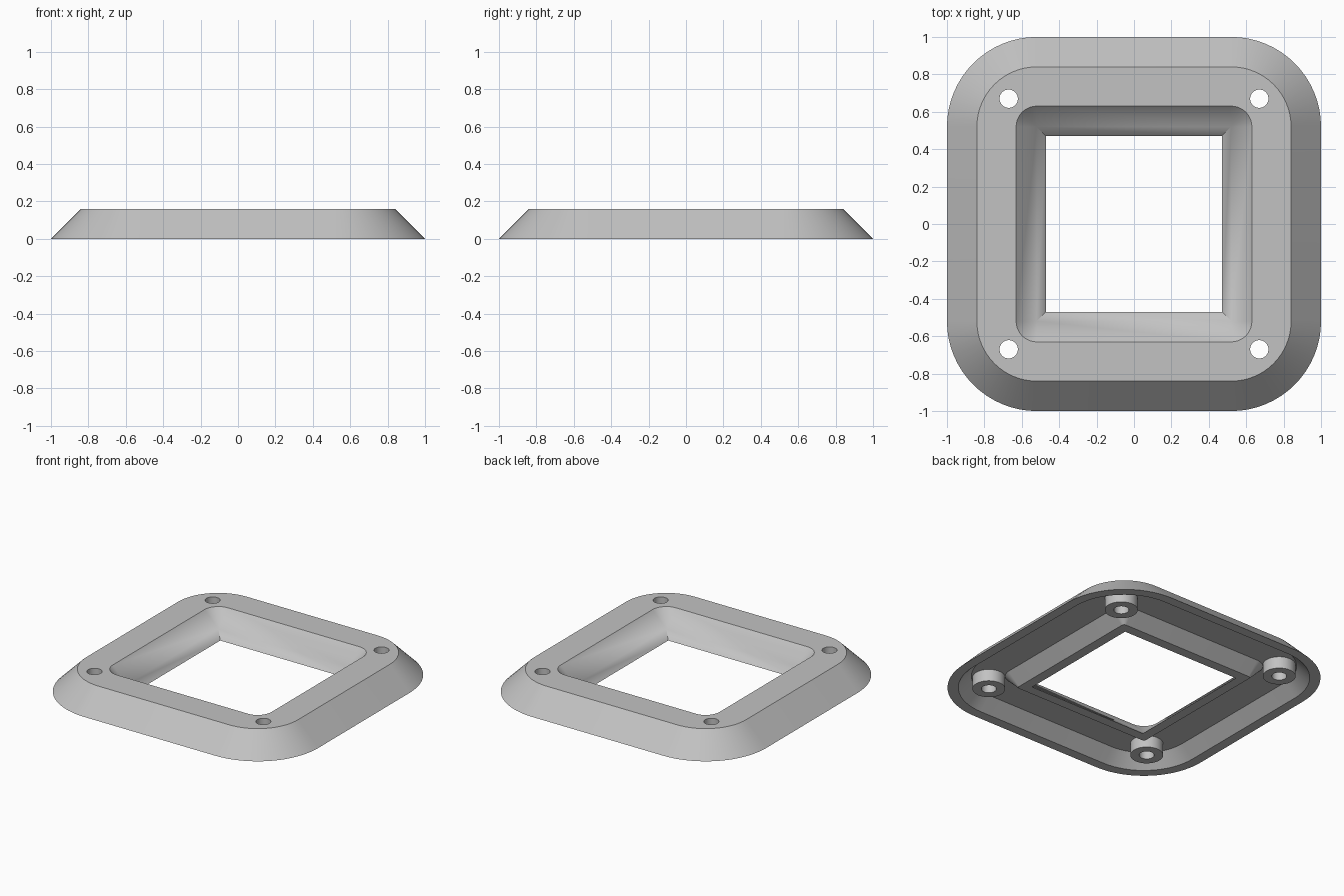
import bpy
import bmesh
from math import cos, sin, pi, radians

cube = bpy.data.objects.get("Cube")
if cube:
    bpy.data.objects.remove(cube, do_unlink=True)

HEIGHT = 0.16       # top of the frame
CEILING = 0.085     # roof of the hollow underside
CORNER = 0.52       # centre of the corner rounding
BOSS = 0.67         # screw boss position in x and y
STEPS = 16          # segments per rounded corner

grey = bpy.data.materials.new("light grey")
grey.use_nodes = True
colour = (0.54, 0.54, 0.54, 1)
grey.diffuse_color = colour
grey.node_tree.nodes["Principled BSDF"].inputs["Base Color"].default_value = colour


def finish(name, bm):
    bmesh.ops.recalc_face_normals(bm, faces=bm.faces)
    mesh = bpy.data.meshes.new(name)
    bm.to_mesh(mesh)
    bm.free()
    mesh.materials.append(grey)
    obj = bpy.data.objects.new(name, mesh)
    bpy.context.collection.objects.link(obj)
    return obj


def ring(bm, half, z):
    """Rounded square whose corners turn sharp once the radius runs out."""
    c = min(CORNER, half)
    r = half - c
    verts = []
    for k, (sx, sy) in enumerate([(1, 1), (-1, 1), (-1, -1), (1, -1)]):
        for i in range(STEPS + 1):
            a = (k + i / STEPS) * pi / 2
            verts.append(bm.verts.new((sx * c + r * cos(a), sy * c + r * sin(a), z)))
    return verts


def posts(name, radius, bottom, top):
    """One upright cylinder at each corner."""
    bm = bmesh.new()
    for sx in (-1, 1):
        for sy in (-1, 1):
            new = bmesh.ops.create_cone(bm, cap_ends=True, segments=40, radius1=radius,
                                        radius2=radius, depth=top - bottom)
            bmesh.ops.translate(bm, verts=new["verts"],
                                vec=(sx * BOSS, sy * BOSS, (top + bottom) / 2))
    return finish(name, bm)


# Sloped frame: closed wall section swept around the rounded square
section = [(0.47, 0), (CORNER, 0.05), (0.63, HEIGHT), (0.84, HEIGHT), (1, 0),
           (0.93, 0), (0.93 - CEILING, CEILING), (0.54 + CEILING, CEILING), (0.54, 0)]
bm = bmesh.new()
rings = [ring(bm, half, z) for half, z in section]
for a, b in zip(rings, rings[1:] + rings[:1]):
    for i in range(len(a)):
        j = (i + 1) % len(a)
        bm.faces.new((a[i], a[j], b[j], b[i]))
bmesh.ops.remove_doubles(bm, verts=bm.verts, dist=0.0001)
frame = finish("frame", bm)

# Screw bosses joined on underneath, then screw holes drilled right through
bosses = posts("screw_bosses", 0.107, 0, 0.12)
holes = posts("screw_hole_cutter", 0.049, -0.1, 0.3)
bpy.ops.object.select_all(action="DESELECT")
bpy.context.view_layer.objects.active = frame
frame.select_set(True)
for tool, operation in ((bosses, "UNION"), (holes, "DIFFERENCE")):
    mod = frame.modifiers.new(tool.name, "BOOLEAN")
    mod.operation = operation
    mod.solver = "EXACT"
    mod.object = tool
    bpy.ops.object.modifier_apply(modifier=mod.name)
    bpy.data.objects.remove(tool, do_unlink=True)

bpy.ops.object.shade_smooth_by_angle(angle=radians(30))
